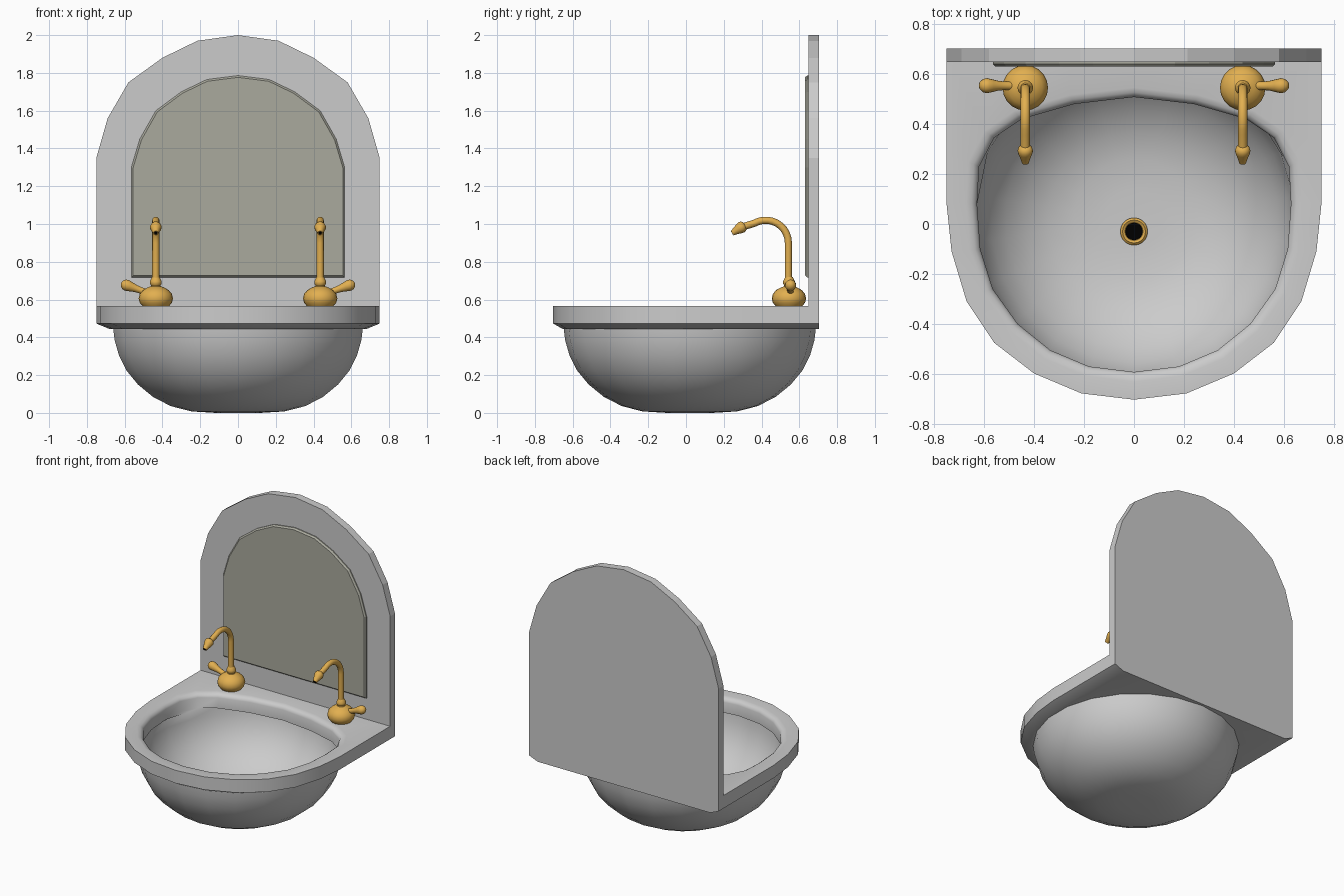
import bpy, bmesh, math
from mathutils import Vector

if "Cube" in bpy.data.objects:
    bpy.data.objects.remove(bpy.data.objects["Cube"])


def material(name, color):
    m = bpy.data.materials.new(name)
    m.diffuse_color = (*color, 1)
    m.use_nodes = True
    m.node_tree.nodes["Principled BSDF"].inputs["Base Color"].default_value = m.diffuse_color
    return m


brass = material("brass", (0.76, 0.43, 0.08))
glass = material("mirror_glass", (0.40, 0.40, 0.34))
black = material("black", (0.0, 0.0, 0.0))


def loft(name, loops, mat=None, angle=30):
    """Skin a stack of equal-length loops and cap both ends."""
    bm = bmesh.new()
    rings = [[bm.verts.new(p) for p in lp] for lp in loops]
    n = len(rings[0])
    for a, b in zip(rings, rings[1:]):
        for i in range(n):
            j = (i + 1) % n
            bm.faces.new((a[i], a[j], b[j], b[i]))
    bm.faces.new(rings[0][::-1])
    bm.faces.new(rings[-1])
    bmesh.ops.recalc_face_normals(bm, faces=bm.faces)
    for f in bm.faces:
        f.smooth = angle > 0
    me = bpy.data.meshes.new(name)
    bm.to_mesh(me)
    bm.free()
    if angle:
        me.set_sharp_from_angle(angle=math.radians(angle))
    if mat:
        me.materials.append(mat)
    ob = bpy.data.objects.new(name, me)
    bpy.context.collection.objects.link(ob)
    return ob


def lathe(name, origin, axis, profile, mat, n=20):
    """Turn (radius, distance) pairs about an axis through origin."""
    q = Vector(axis).to_track_quat('Z', 'Y')
    o = Vector(origin)
    loops = [[o + q @ Vector((r * math.cos(2 * math.pi * i / n),
                              r * math.sin(2 * math.pi * i / n), t)) for i in range(n)]
             for r, t in profile]
    return loft(name, loops, mat, 40)


def mirrored(half):
    """Close a right-hand half outline whose ends lie on x = 0."""
    return half + [(-x, y) for x, y in half[-2:0:-1]]


# Basin: slab outline, bowl opening and round bowl share one loop count
slab = mirrored([(0, -.703), (.21, -.678), (.40, -.598), (.56, -.475), (.67, -.31), (.73, -.11),
                 (.75, .08), (.75, .32), (.75, .703), (.50, .703), (.25, .703), (0, .703)])
hole = mirrored([(0, -.592), (.18, -.57), (.335, -.505), (.465, -.40), (.565, -.26), (.615, -.10),
                 (.628, .08), (.62, .23), (.56, .345), (.45, .42), (.24, .48), (0, .508)])
bowl = mirrored([(math.sin(math.pi * i / 11), -math.cos(math.pi * i / 11)) for i in range(12)])
bowl_profile = [(.12, 0), (.25, .008), (.36, .036), (.455, .085), (.535, .15), (.597, .225),
                (.637, .305), (.66, .385), (.667, .445)]

loops = [[(x * r, .02 + y * r, z) for x, y in bowl] for r, z in bowl_profile]
loops.append([(x * .91, y if y > .6 else y * .93, .445) for x, y in slab])
loops += [[(x, y, z) for x, y in slab] for z in (.473, .565)]
# Soft lip and short wall, then a round inner bowl reaching back under the ledge
loops += [[(x * s, -.03 + (y + .03) * s, z) for x, y in hole] for s, z in
          [(1.07, .565), (1.035, .560), (1.012, .550), (1, .535), (1, .46)]]
loops += [[(x * r * .965, .02 + y * r * .965, z * .945 + .03) for x, y in bowl]
          for r, z in bowl_profile[::-1]]
loft("basin", loops, angle=45)

# Drain ring and hole
lathe("drain_ring", (0, -.03, .03), (0, 0, 1),
      [(.055, 0), (.055, .01), (.046, .018), (.036, .012), (.034, .006)], brass)
lathe("drain_hole", (0, -.03, .035), (0, 0, 1), [(.035, 0), (.034, .004)], black)

# Arched back panel
arch = mirrored([(0, .565), (.75, .565), (.75, 1.35), (.69, 1.56), (.58, 1.75),
                 (.40, 1.88), (.215, 1.97), (0, 2.0)])
loft("back_panel", [[(x, y, z) for x, z in arch] for y in (.648, .703)], angle=0)

# Arched mirror with a thin bevelled edge
arch = mirrored([(0, .718), (.565, .718), (.565, 1.30), (.52, 1.45), (.435, 1.60),
                 (.30, 1.70), (.165, 1.765), (0, 1.786)])
frame = [[(x * s, y, 1.25 + (z - 1.25) * s) for x, z in arch]
         for s, y in ((1, .655), (1, .641), (.982, .63))]
loft("mirror", frame, glass, 0)

# Swan-neck taps with outward lever handles
path = [(.542, .64), (.542, .78)] + [
    (.422 + .12 * math.cos(a), .90 + .12 * math.sin(a))
    for a in (math.radians(d) for d in range(0, 121, 12))] + [(.30, .985)]
for side, sx in (("left", -1), ("right", 1)):
    cx = .435 * sx
    lathe("tap_base_" + side, (cx, .545, .565), (0, 0, 1),
          [(.07, 0), (.085, .018), (.091, .04), (.085, .065), (.068, .085), (.045, .098),
           (.027, .105), (.025, .11), (.031, .119), (.031, .132), (.022, .15), (.019, .155)], brass)
    tube = []
    for i, (y, z) in enumerate(path):
        a, b = path[max(i - 1, 0)], path[min(i + 1, len(path) - 1)]
        t = Vector((0, b[0] - a[0], b[1] - a[1])).normalized()
        side_dir = Vector((1, 0, 0))
        up = t.cross(side_dir)
        tube.append([Vector((cx, y, z)) + .019 * (math.cos(k * math.pi / 6) * side_dir
                     + math.sin(k * math.pi / 6) * up) for k in range(12)])
    loft("tap_spout_" + side, tube, brass, 40)
    lathe("tap_nozzle_" + side, (cx, .312, .995), (0, -.84, -.54),
          [(.016, 0), (.027, .008), (.031, .022), (.028, .036), (.02, .058), (.014, .08)], brass, 16)
    lathe("tap_nozzle_opening_" + side, (cx, .2455, .9525), (0, -.84, -.54),
          [(.010, 0), (.009, .002)], black, 12)
    lathe("tap_handle_" + side, (cx + .05 * sx, .553, .638), (sx, .005, .36),
          [(.018, 0), (.017, .03), (.019, .06), (.026, .09), (.030, .11), (.027, .125),
           (.016, .138), (.004, .142)], brass, 16)
